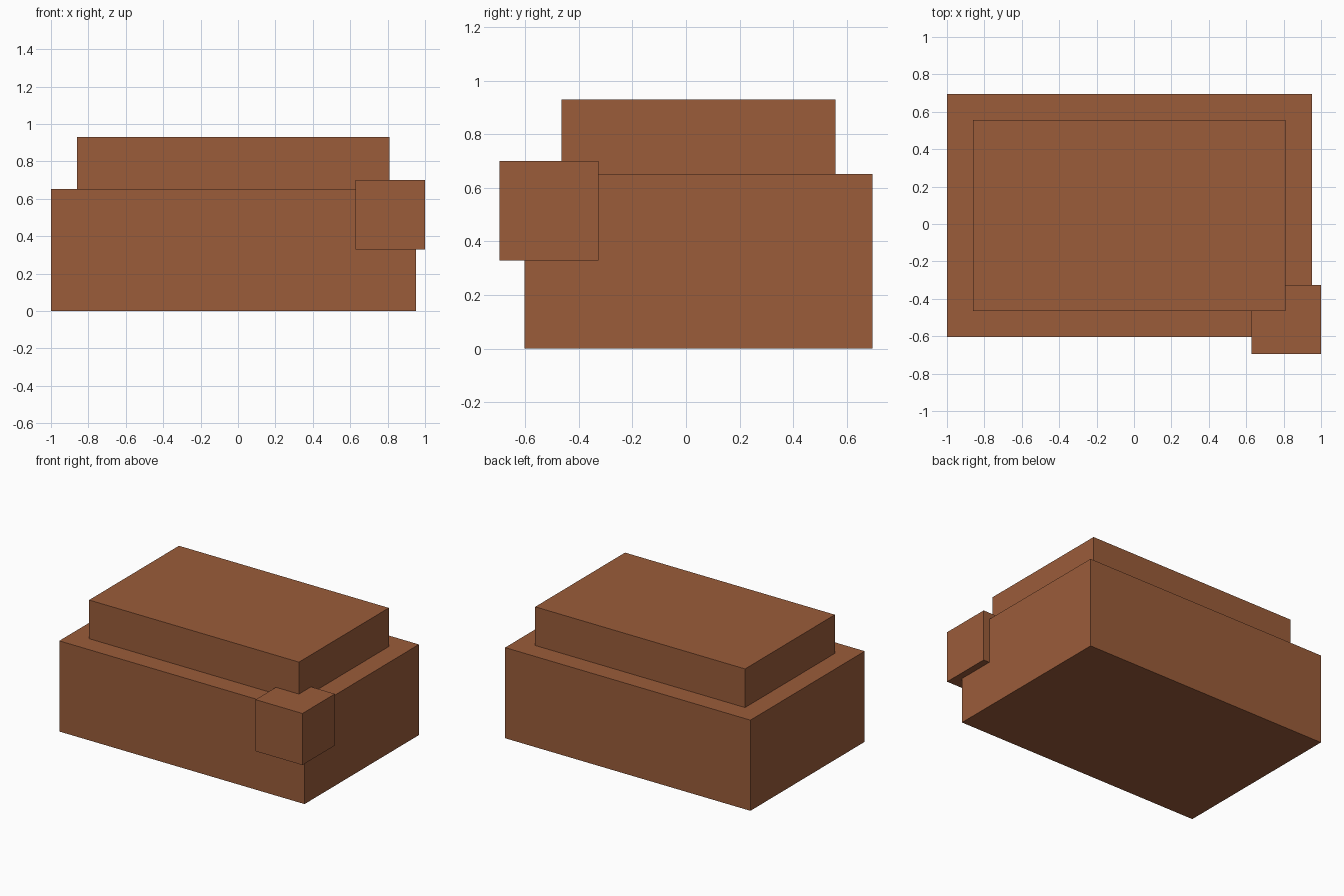
import bpy

if "Cube" in bpy.data.objects:
    bpy.data.objects.remove(bpy.data.objects["Cube"])

brown = bpy.data.materials.new("warm_brown")
brown.diffuse_color = (0.328, 0.107, 0.042, 1.0)
brown.use_nodes = True
brown.node_tree.nodes["Principled BSDF"].inputs["Base Color"].default_value = brown.diffuse_color


def box(name, lo, hi):
    """Axis-aligned box between two opposite corners."""
    centre = [(a + b) / 2 for a, b in zip(lo, hi)]
    size = [b - a for a, b in zip(lo, hi)]
    bpy.ops.mesh.primitive_cube_add(size=1, location=centre)
    ob = bpy.context.object
    ob.name = name
    ob.scale = size
    bpy.ops.object.transform_apply(location=False, rotation=False, scale=True)
    ob.data.materials.append(brown)
    return ob


# Main body
box("body", (-1.0, -0.603, 0.0), (0.952, 0.696, 0.652))
# Raised upper block, inset evenly from the body
box("upper_block", (-0.86, -0.464, 0.652), (0.81, 0.557, 0.93))
# Cube embedded in the front right corner
box("corner_cube", (0.627, -0.696, 0.329), (1.0, -0.327, 0.70))
